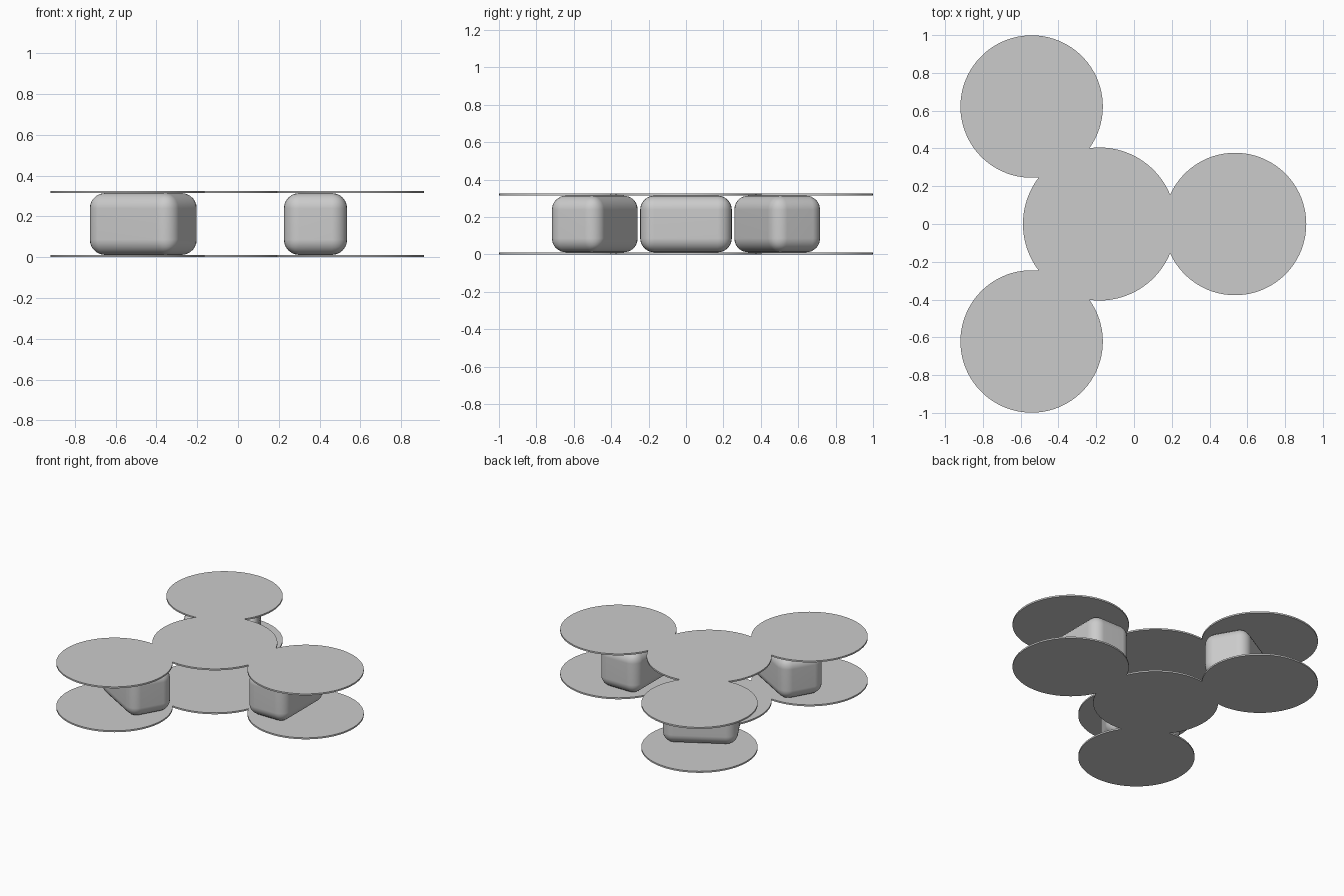
import bpy, bmesh
from math import acos, cos, sin, pi
from mathutils import Matrix, Vector

cube = bpy.data.objects.get("Cube")
if cube:
    bpy.data.objects.remove(cube, do_unlink=True)

HUB = Vector((-0.183, 0, 0))      # centre of the three-armed layout
HUB_R, LOBE_R, REACH = 0.405, 0.377, 0.718
PLATE_T, HEIGHT = 0.011, 0.325
ARMS = {"front_right": -2 * pi / 3, "left": 0.0, "back_right": 2 * pi / 3}

grey = bpy.data.materials.new("light_grey")
grey.use_nodes = True
colour = (0.6, 0.6, 0.6, 1)
grey.diffuse_color = colour
grey.node_tree.nodes["Principled BSDF"].inputs["Base Color"].default_value = colour


def finish(name, bm):
    """Turn a bmesh into a named, smooth-shaded object."""
    bmesh.ops.recalc_face_normals(bm, faces=bm.faces)
    mesh = bpy.data.meshes.new(name)
    bm.to_mesh(mesh)
    bm.free()
    mesh.materials.append(grey)
    obj = bpy.data.objects.new(name, mesh)
    bpy.context.collection.objects.link(obj)
    bpy.ops.object.select_all(action='DESELECT')
    obj.select_set(True)
    bpy.context.view_layer.objects.active = obj
    bpy.ops.object.shade_smooth_by_angle(angle=pi / 6)
    return obj


def arc(centre, radius, start, end, steps):
    """Points along an arc, leaving out the last one."""
    angles = [start + (end - start) * i / steps for i in range(steps)]
    return [centre + radius * Vector((cos(a), sin(a), 0)) for a in angles]


def plate(name, z):
    """A thin plate outlined by a hub circle merged with three lobe circles."""
    along = (REACH ** 2 + HUB_R ** 2 - LOBE_R ** 2) / (2 * REACH)
    hub_cut = acos(along / HUB_R)
    lobe_cut = acos((REACH - along) / LOBE_R)
    outline = []
    for a in ARMS.values():
        lobe = HUB + REACH * Vector((cos(a), sin(a), 0))
        outline += arc(lobe, LOBE_R, a - pi + lobe_cut, a + pi - lobe_cut, 72)
        outline += arc(HUB, HUB_R, a + hub_cut, a + 2 * pi / 3 - hub_cut, 24)
    bm = bmesh.new()
    face = bm.faces.new([bm.verts.new(p + Vector((0, 0, z))) for p in outline])
    wall = bmesh.ops.extrude_face_region(bm, geom=[face], use_keep_orig=True)
    top = [v for v in wall["geom"] if isinstance(v, bmesh.types.BMVert)]
    bmesh.ops.translate(bm, verts=top, vec=(0, 0, PLATE_T))
    finish(name, bm)


def block(name, angle):
    """A rounded block lying across one arm, between the plates."""
    bm = bmesh.new()
    bmesh.ops.create_cube(bm, size=1)
    bmesh.ops.scale(bm, verts=bm.verts, vec=(0.31, 0.49, HEIGHT - 2 * PLATE_T))
    bmesh.ops.bevel(bm, geom=bm.edges[:], offset=0.075, segments=6,
                    profile=0.5, affect='EDGES')
    place = (Matrix.Translation(HUB + Vector((0, 0, HEIGHT / 2)))
             @ Matrix.Rotation(angle, 4, 'Z') @ Matrix.Translation((0.563, 0, 0)))
    bmesh.ops.transform(bm, matrix=place, verts=bm.verts)
    obj = finish(name, bm)
    # Keep the broad sides flat
    obj.modifiers.new("flat_sides", 'WEIGHTED_NORMAL').keep_sharp = True


plate("bottom_plate", 0)
plate("top_plate", HEIGHT - PLATE_T)
for side, angle in ARMS.items():
    block(side + "_block", angle)
